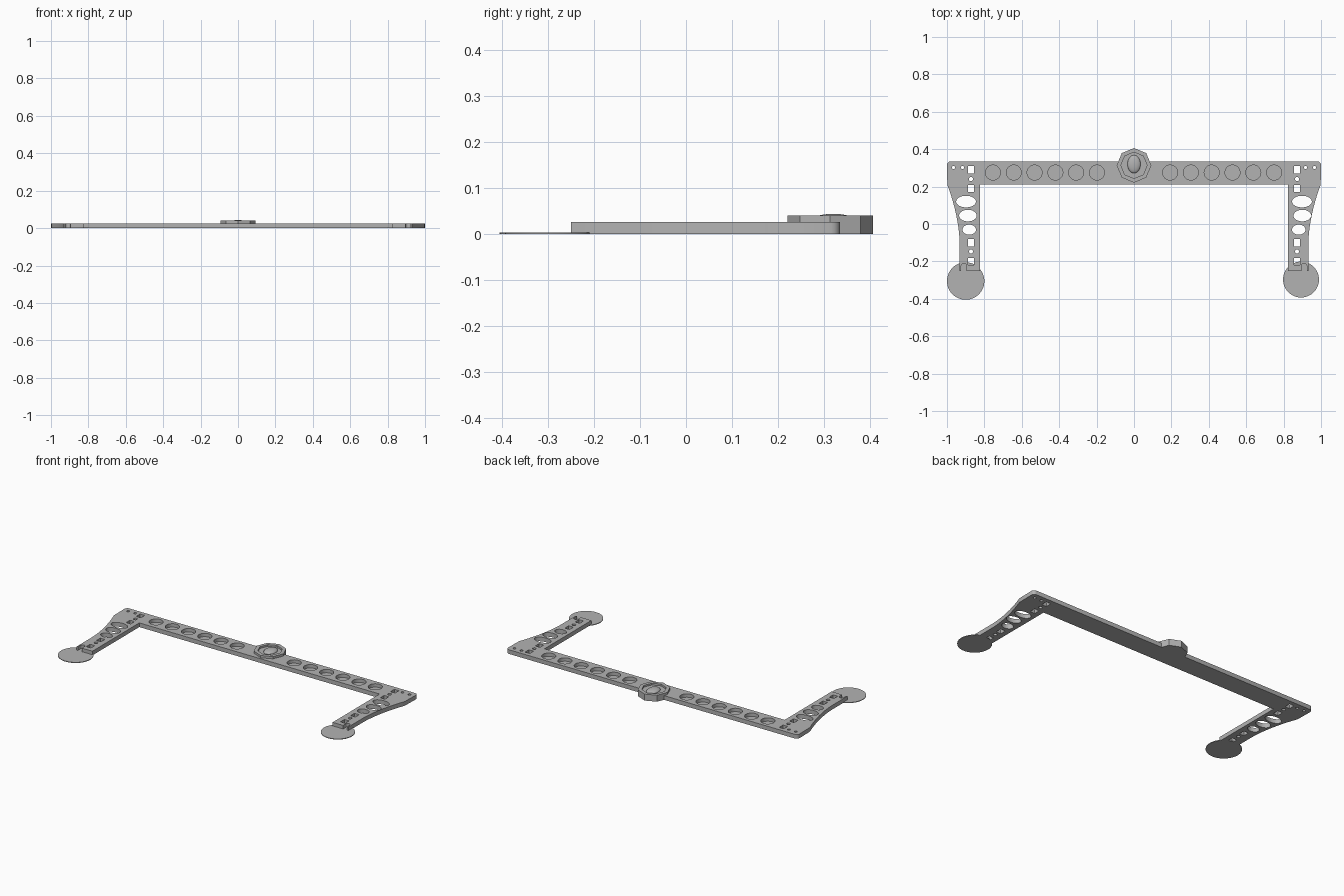
import bpy, bmesh, math
from mathutils import Matrix

old = bpy.data.objects.get("Cube")
if old:
    bpy.data.objects.remove(old, do_unlink=True)

grey = bpy.data.materials.new("plain grey")
grey.use_nodes = True
grey.diffuse_color = (0.45, 0.45, 0.45, 1)
grey.node_tree.nodes["Principled BSDF"].inputs["Base Color"].default_value = (0.45, 0.45, 0.45, 1)

THICK = 0.026


def make(name, bm):
    bmesh.ops.recalc_face_normals(bm, faces=bm.faces)
    me = bpy.data.meshes.new(name)
    bm.to_mesh(me)
    bm.free()
    me.materials.append(grey)
    ob = bpy.data.objects.new(name, me)
    bpy.context.collection.objects.link(ob)
    return ob


def prism(bm, points, z0, z1):
    low = [bm.verts.new((x, y, z0)) for x, y in points]
    high = [bm.verts.new((x, y, z1)) for x, y in points]
    bm.faces.new(low[::-1])
    bm.faces.new(high)
    n = len(points)
    for i in range(n):
        j = (i + 1) % n
        bm.faces.new((low[i], low[j], high[j], high[i]))


def oval(x, y, rx, ry, n=32):
    return [(x + rx * math.cos(math.tau * i / n), y + ry * math.sin(math.tau * i / n))
            for i in range(n)]


def box(x, y, w, h):
    return [(x - w, y - h), (x + w, y - h), (x + w, y + h), (x - w, y + h)]


def cut(ob, bm):
    cutter = make("cutter", bm)
    cutter.hide_render = True
    mod = ob.modifiers.new("cut", "BOOLEAN")
    mod.operation = "DIFFERENCE"
    mod.solver = "EXACT"
    mod.object = cutter
    bpy.context.view_layer.objects.active = ob
    bpy.ops.object.modifier_apply(modifier="cut")
    bpy.data.objects.remove(cutter, do_unlink=True)


def smooth(ob):
    bpy.ops.object.select_all(action="DESELECT")
    ob.select_set(True)
    bpy.context.view_layer.objects.active = ob
    bpy.ops.object.shade_smooth_by_angle(angle=math.radians(30))


# Frame: crossbar with two tapered arms
corner = [(0.98 + 0.02 * math.sin(a), 0.315 + 0.02 * math.cos(a))
          for a in (math.pi / 8 * i for i in range(5))]
taper = []
for i in range(11):
    t = i / 10
    taper.append((0.932 + 0.066 * (1 - t) ** 1.8, 0.21 - 0.32 * t))
half = corner + taper + [(0.932, -0.25), (0.824, -0.25), (0.824, 0.21)]
outline = half + [(-x, y) for x, y in reversed(half)]
bm = bmesh.new()
prism(bm, outline, 0, THICK)
frame = make("frame", bm)

# Blind pockets along the bar and through holes in the arms
bm = bmesh.new()
for s in (-1, 1):
    first = 0.198 if s < 0 else 0.193
    for i in range(6):
        prism(bm, oval(s * (first + 0.1112 * i), 0.275, 0.04, 0.04), 0.005, 0.05)
    through = [oval(s * 0.898, 0.12, 0.053, 0.031),
               oval(s * (0.888 if s < 0 else 0.9), 0.045, 0.047, 0.031),
               oval(s * 0.881, -0.03, 0.036, 0.027)]
    through += [box(s * 0.872, y, 0.016, 0.019) for y in (0.29, 0.19, -0.1, -0.2)]
    through += [oval(s * 0.872, y, 0.011, 0.011, 16) for y in (0.24, -0.147)]
    through += [oval(s * x, 0.302, 0.009, 0.009, 16) for x in (0.917, 0.965)]
    # Round-topped slot at the arm tip
    arch = [(s * 0.91 + 0.014 * math.cos(a), -0.224 + 0.014 * math.sin(a))
            for a in (math.pi / 10 * i for i in range(11))]
    through.append(arch + [(s * 0.91 - 0.014, -0.3), (s * 0.91 + 0.014, -0.3)])
    for shape in through:
        prism(bm, shape, -0.02, 0.05)
cut(frame, bm)
smooth(frame)

# Thin round feet pads
for name, x, y, r in (("right_pad", -0.9, -0.305, 0.1), ("left_pad", 0.893, -0.297, 0.096)):
    bm = bmesh.new()
    prism(bm, oval(x, y, r, r, 48), 0, 0.004)
    smooth(make(name, bm))

# Octagonal hub with a shallow recess
HUB_Y = 0.3135
bm = bmesh.new()
prism(bm, oval(0, HUB_Y, 0.0925, 0.0925, 8), 0, 0.04)
hub = make("hub", bm)
bm = bmesh.new()
prism(bm, oval(0, HUB_Y, 0.07, 0.07, 8), 0.029, 0.06)
cut(hub, bm)

# Oval dome inside the hub
bm = bmesh.new()
bmesh.ops.create_uvsphere(bm, u_segments=32, v_segments=16, radius=1,
                          matrix=Matrix.Translation((0, 0.32, 0.03))
                          @ Matrix.Diagonal((0.035, 0.048, 0.014, 1)))
smooth(make("hub_dome", bm))
